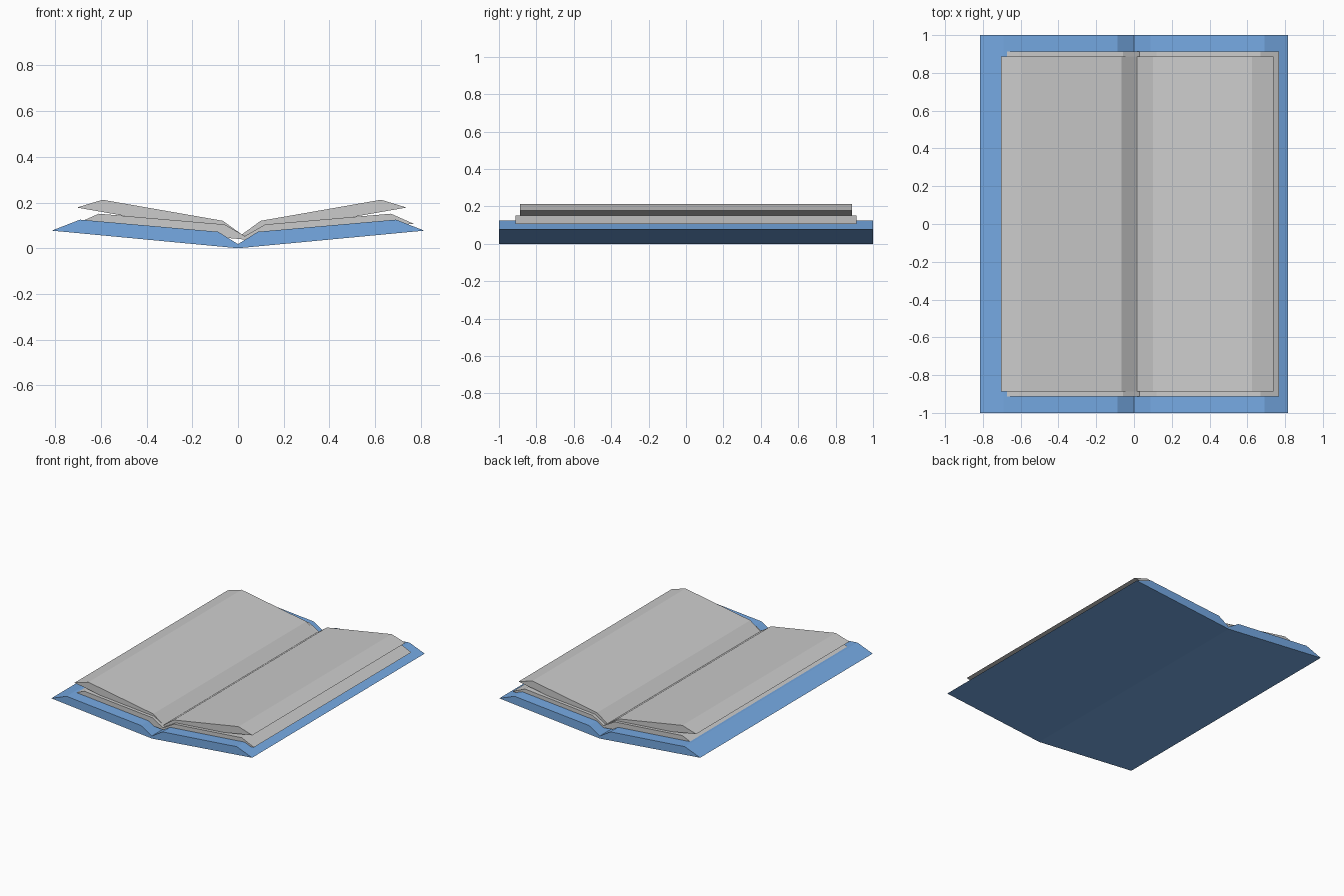
import bpy, bmesh

if "Cube" in bpy.data.objects:
    bpy.data.objects.remove(bpy.data.objects["Cube"])


def fold(name, centre, half_depth, top, bottom):
    """Extrude a folded sheet along y; top and bottom list the right half from the fold outward."""
    right = top + bottom[::-1][:-1]
    left = [(-x, z) for x, z in reversed(right[1:])]
    outline = right + [bottom[0]] + left
    bm = bmesh.new()
    face = bm.faces.new([bm.verts.new((x + centre, -half_depth, z)) for x, z in outline])
    side = bmesh.ops.extrude_face_region(bm, geom=[face], use_keep_orig=True)
    verts = [v for v in side["geom"] if isinstance(v, bmesh.types.BMVert)]
    bmesh.ops.translate(bm, verts=verts, vec=(0, 2 * half_depth, 0))
    bmesh.ops.recalc_face_normals(bm, faces=bm.faces)
    mesh = bpy.data.meshes.new(name)
    bm.to_mesh(mesh)
    bm.free()
    obj = bpy.data.objects.new(name, mesh)
    bpy.context.collection.objects.link(obj)
    return obj


# Blue cover
cover = fold("book_cover", 0, 1.0,
             [(0, 0.018), (0.087, 0.072), (0.691, 0.125), (0.815, 0.077)],
             [(0, 0.0)])
blue = bpy.data.materials.new("cover_blue")
blue.diffuse_color = (0.18, 0.40, 0.77, 1)
blue.use_nodes = True
blue.node_tree.nodes["Principled BSDF"].inputs["Base Color"].default_value = blue.diffuse_color
cover.data.materials.append(blue)

# Lower page block
fold("lower_pages", 0.03, 0.912,
     [(0, 0.053), (0.088, 0.104), (0.639, 0.151), (0.738, 0.107)],
     [(0, 0.038)])

# Upper page block, opened a little steeper
fold("upper_pages", 0.0165, 0.888,
     [(0, 0.06), (0.083, 0.12), (0.609, 0.212), (0.721, 0.178)],
     [(0, 0.052)])
